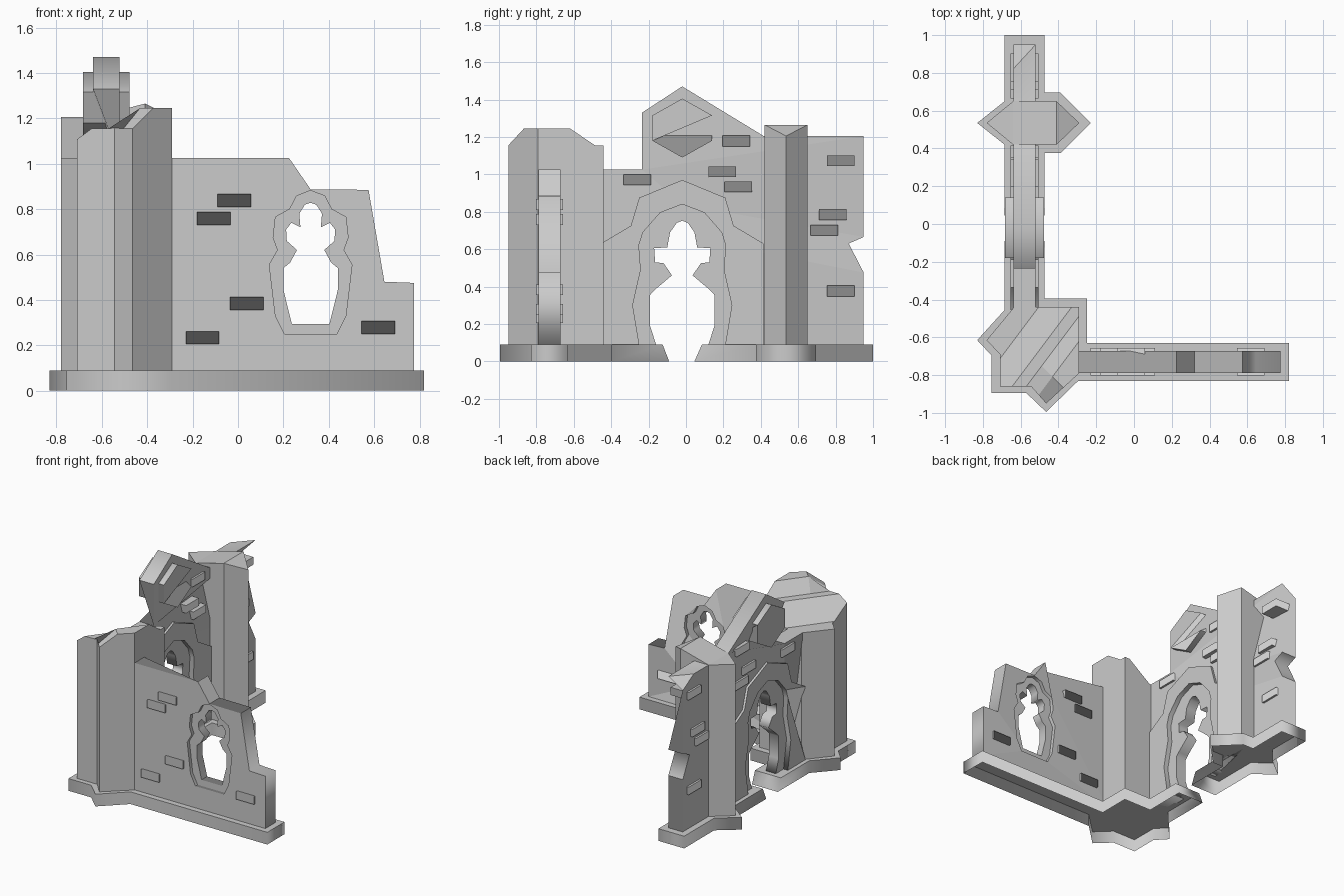
import bpy, bmesh
from mathutils import Vector

if "Cube" in bpy.data.objects:
    bpy.data.objects.remove(bpy.data.objects["Cube"])

BASE_H = 0.09


def finish(name, bm):
    bmesh.ops.recalc_face_normals(bm, faces=bm.faces)
    me = bpy.data.meshes.new(name)
    bm.to_mesh(me)
    bm.free()
    ob = bpy.data.objects.new(name, me)
    bpy.context.collection.objects.link(ob)
    return ob


def plate(loops, axis, centre, thick):
    """Extruded 2D outline (inner loops are holes), facing along the given axis."""
    cu = bpy.data.curves.new("outline", 'CURVE')
    cu.dimensions = '2D'
    cu.fill_mode = 'BOTH'
    cu.extrude = thick / 2
    for pts in loops:
        sp = cu.splines.new('POLY')
        sp.points.add(len(pts) - 1)
        for p, (a, b) in zip(sp.points, pts):
            p.co = (a, b, 0, 1)
        sp.use_cyclic_u = True
    tmp = bpy.data.objects.new("outline", cu)
    me = tmp.to_mesh()
    bm = bmesh.new()
    bm.from_mesh(me)
    tmp.to_mesh_clear()
    bpy.data.objects.remove(tmp)
    bpy.data.curves.remove(cu)
    bmesh.ops.remove_doubles(bm, verts=bm.verts, dist=1e-5)
    for v in bm.verts:
        a, b, c = v.co
        v.co = {'x': (centre + c, a, b), 'y': (a, centre - c, b), 'z': (a, b, centre + c)}[axis]
    bmesh.ops.dissolve_limit(bm, angle_limit=0.01, verts=bm.verts, edges=bm.edges)
    return bm


def mirrored(half, mid):
    """Symmetric outline from half-widths listed bottom to top."""
    right = [(mid + w, z) for w, z in half]
    left = [(mid - w, z) for w, z in reversed(half) if w > 0]
    return right + left


def pillar(name, outline, creases, height):
    """Prism whose top is creased along vertical planes and shaped by height(x, y)."""
    bm = bmesh.new()
    bm.faces.new([bm.verts.new((x, y, BASE_H)) for x, y in outline])
    for co, no in creases:
        bmesh.ops.bisect_plane(bm, geom=bm.verts[:] + bm.edges[:] + bm.faces[:],
                               plane_co=co, plane_no=no, dist=1e-4)
    ext = bmesh.ops.extrude_face_region(bm, geom=bm.faces[:], use_keep_orig=True)
    for v in ext['geom']:
        if isinstance(v, bmesh.types.BMVert):
            v.co.z = height(v.co.x, v.co.y)
    finish(name, bm)


def bricks(name, corners, axis, centre, thick):
    for i, (a, z) in enumerate(corners):
        finish(f"{name}_{i}", plate([[(a, z), (a + .147, z), (a + .147, z + .057), (a, z + .057)]],
                                    axis, centre, thick))


# Plinth in two parts, open underneath, with slanted ends at the doorway
south = [(-.475, -.125), (-.475, -.395), (-.25, -.395), (-.25, -.63), (.82, -.63), (.82, -.83),
         (-.295, -.83), (-.465, -.995), (-.57, -.895), (-.755, -.895), (-.755, -.695),
         (-.83, -.615), (-.685, -.455), (-.685, -.125)]
north = [(-.475, .085), (-.475, .375), (-.39, .375), (-.23, .535), (-.39, .695), (-.475, .695),
         (-.475, 1), (-.685, 1), (-.685, .65), (-.83, .535), (-.685, .42), (-.685, .085)]
for name, pts, edge, shift in (("plinth_south", south, -.125, .035), ("plinth_north", north, .085, -.04)):
    bm = plate([pts], 'z', BASE_H / 2, BASE_H)
    for v in bm.verts:
        if abs(v.co.y - edge) < .001 and v.co.z < .01:
            v.co.y += shift
    bmesh.ops.recalc_face_normals(bm, faces=bm.faces)
    under = [f for f in bm.faces if all(v.co.z < .01 for v in f.verts)]
    bmesh.ops.delete(bm, geom=under, context='FACES_ONLY')
    finish(name, bm)

# Front wall with a recessed trefoil window
win_out = mirrored([(.115, .25), (.155, .33), (.182, .555), (.145, .62), (.165, .675), (.155, .765),
                    (.092, .80), (.062, .858), (0, .882)], .32)
win_in = mirrored([(.083, .295), (.12, .445), (.12, .54), (.09, .565), (.06, .62), (.105, .66),
                   (.108, .71), (.085, .74), (.045, .72), (.05, .78), (.025, .82), (0, .828)], .32)
front = [(-.32, BASE_H), (.775, BASE_H), (.775, .475), (.645, .48), (.575, .885), (.32, .887),
         (.225, 1.025), (-.32, 1.025)]
finish("front_wall", plate([front, win_out], 'y', -.73, .117))
finish("window_tracery", plate([win_out, win_in], 'y', -.73, .065))
bricks("front_brick", [(-.09, .81), (-.18, .73), (-.23, .205), (-.035, .355), (.545, .25)],
       'y', -.73, .145)

# Side wall with gable, broken end and doorway
door_half = [(.23, BASE_H), (.265, .30), (.222, .49), (.232, .62), (.21, .69), (.118, .795), (0, .84)]
door_out = mirrored(door_half, -.02)
door_in = mirrored([(.14, BASE_H), (.172, .19), (.172, .355), (.15, .38), (.055, .46), (.1, .525),
                    (.145, .53), (.15, .605), (.08, .61), (.065, .69), (.03, .74), (0, .752)], -.02)
side = [(.95, BASE_H), (.95, .475), (.87, .63), (.95, .665), (.95, 1.205), (.415, 1.205),
        (-.02, 1.47), (-.235, 1.33), (-.235, 1.025), (-.48, 1.025), (-.48, BASE_H)]
bm = plate([side + door_out[::-1]], 'x', -.58, .117)
cut = bmesh.ops.bisect_plane(bm, geom=bm.verts[:] + bm.edges[:] + bm.faces[:],
                             plane_co=(-.64, .82, 1.205), plane_no=(-.0098, .009, .0156), clear_outer=True)
bmesh.ops.holes_fill(bm, edges=[e for e in cut['geom_cut'] if isinstance(e, bmesh.types.BMEdge)])
finish("side_wall", bm)

# Raised arch around the doorway, and thinner tracery inside it
arch = mirrored([(.435, BASE_H), (.435, .63), (.275, .725), (.23, .875), (0, .97)], -.02)
finish("door_arch", plate([arch + door_out[::-1]], 'x', -.58, .15))
finish("door_tracery", plate([door_out + door_in[::-1]], 'x', -.58, .08))
bricks("side_brick", [(-.335, .943), (.195, 1.15), (.12, .985), (.205, .905), (.755, 1.045),
                      (.71, .757), (.665, .673), (.755, .348)], 'x', -.58, .147)

# Hexagonal boss in the gable
hexagon = mirrored([(0, 1.09), (.16, 1.18), (.16, 1.315), (0, 1.405)], -.02)
finish("gable_boss", plate([hexagon], 'x', -.58, .205))


# Broken corner pillar, stepping up towards the outside corner
def ramp(t, t0, t1, a, b):
    return a + (b - a) * min(1, max(0, (t - t0) / (t1 - t0)))


def corner_top(x, y):
    t = .8 * x - .6 * y
    u = .7071 * (x + y)
    h = ramp(t, -.14, 0, 1.025, 1.155) + ramp(t, .06, .14, 0, .09)
    return min(h, ramp(u, -.997, -.877, 1.155, 1.245))


d, u = Vector((.8, -.6, 0)), Vector((.7071, .7071, 0))
corner = [(-.29, -.44), (-.29, -.79), (-.465, -.95), (-.545, -.86), (-.71, -.86), (-.71, -.69),
          (-.78, -.615), (-.635, -.44)]
pillar("corner_pillar", corner, [(d * t, d) for t in (-.14, 0, .06, .14)] + [(u * -.877, u)], corner_top)

# Side pillar with a ridge and pointed ends
side_pts = [(-.78, .535), (-.64, .42), (-.41, .42), (-.29, .535), (-.41, .65), (-.64, .65)]
pillar("side_pillar", side_pts, [((-.64, 0, 0), (1, 0, 0)), ((-.41, 0, 0), (1, 0, 0))],
       lambda x, y: ramp(x, -.64, -.41, 1.205, 1.265) - ramp(x, -.41, -.29, 0, .06))
